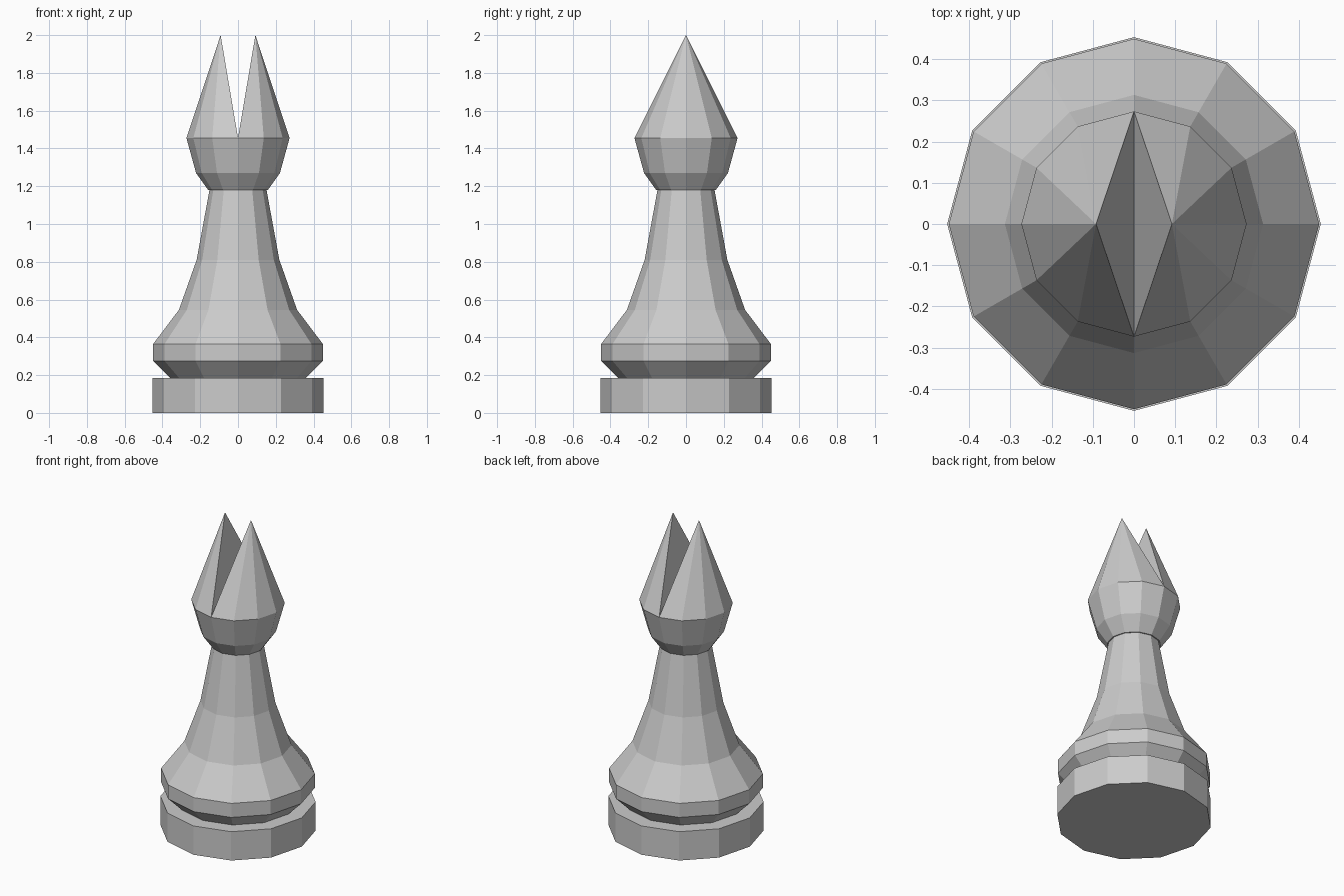
import bpy, bmesh
from math import cos, sin, pi

if "Cube" in bpy.data.objects:
    bpy.data.objects.remove(bpy.data.objects["Cube"])

SIDES = 12


def lathe(bm, profile):
    """Revolve (radius, z) points into flat-sided rings; returns the rings."""
    rings = [[bm.verts.new((r * cos(2 * pi * i / SIDES), r * sin(2 * pi * i / SIDES), z))
              for i in range(SIDES)] for r, z in profile]
    for low, high in zip(rings, rings[1:]):
        for i in range(SIDES):
            j = (i + 1) % SIDES
            bm.faces.new((low[i], low[j], high[j], high[i]))
    return rings


def finish(bm, name):
    mesh = bpy.data.meshes.new(name)
    bm.to_mesh(mesh)
    bm.free()
    obj = bpy.data.objects.new(name, mesh)
    bpy.context.collection.objects.link(obj)
    return obj


# Base disc, with a ledge running in under the body
bm = bmesh.new()
rings = lathe(bm, [(0.453, 0), (0.453, 0.185), (0.36, 0.185)])
bm.faces.new(rings[0][::-1])
finish(bm, "base")

# Flared collar and tapering body
bm = bmesh.new()
lathe(bm, [(0.36, 0.185), (0.449, 0.275), (0.449, 0.365), (0.313, 0.545),
           (0.219, 0.81), (0.151, 1.18)])
finish(bm, "body")

# Head with a V-shaped notch between two pointed halves
bm = bmesh.new()
rim = lathe(bm, [(0.151, 1.18), (0.158, 1.18), (0.222, 1.27), (0.273, 1.455)])[-1]
for side, start in ((1, -SIDES // 4), (-1, SIDES // 4)):
    tip = bm.verts.new((0.092 * side, 0, 2.0))
    half = [rim[(start + i) % SIDES] for i in range(SIDES // 2 + 1)]
    for a, b in zip(half, half[1:]):
        bm.faces.new((a, b, tip))
    bm.faces.new((half[-1], half[0], tip))
finish(bm, "head")
